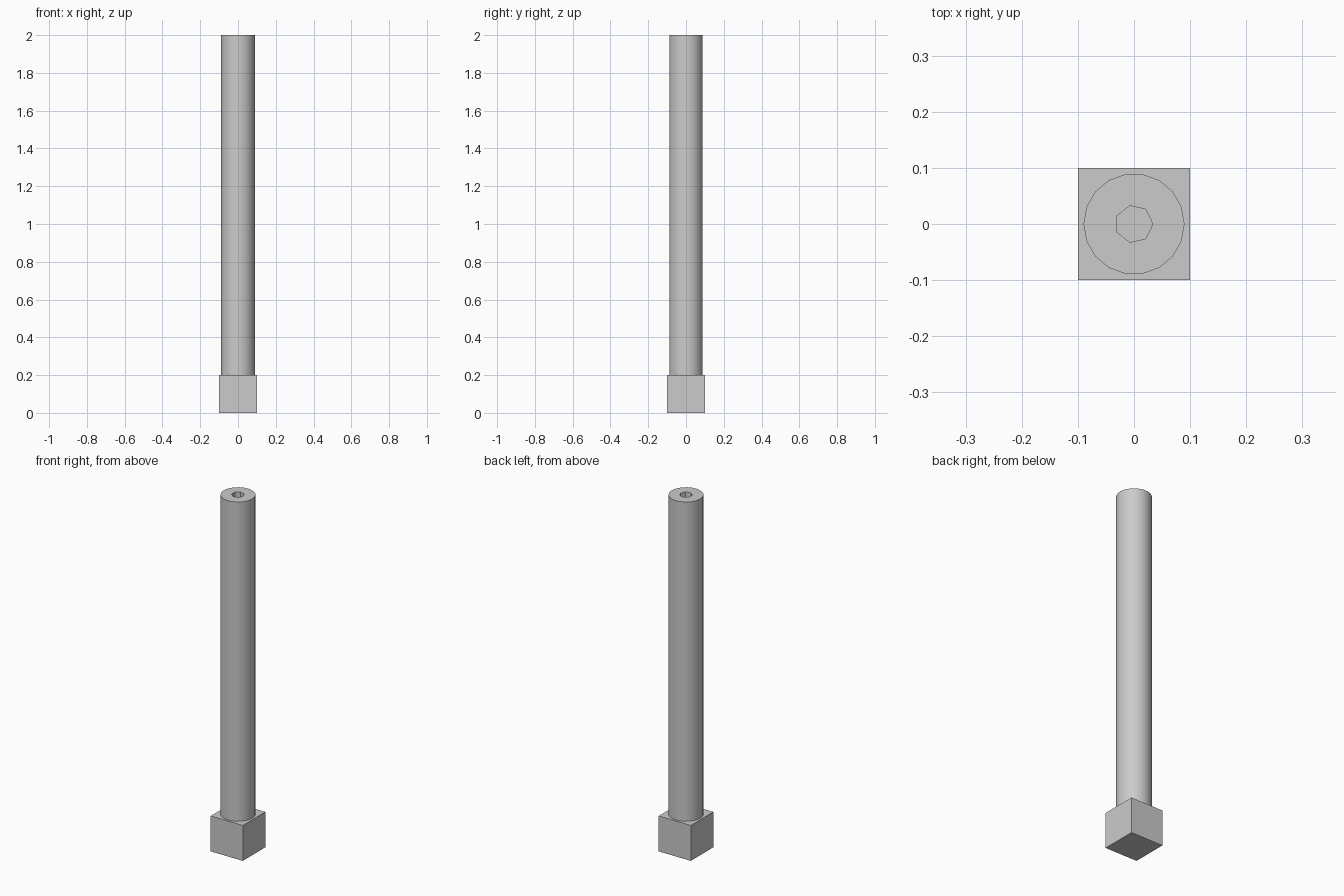
import bpy
import bmesh
import math

cube = bpy.data.objects.get("Cube")
if cube:
    bpy.data.objects.remove(cube, do_unlink=True)

BASE = 0.2       # side of the square base
TOP = 2.0
OUTER_R, OUTER_SIDES = 0.09, 18
HOLE_R, HOLE_SIDES = 0.0335, 7

grey = bpy.data.materials.new("light_grey")
grey.use_nodes = True
colour = (0.6, 0.6, 0.6, 1)
grey.diffuse_color = colour
grey.node_tree.nodes["Principled BSDF"].inputs["Base Color"].default_value = colour


def ring(bm, radius, sides, z):
    """Closed loop of vertices and edges, with one corner on +x."""
    verts = [bm.verts.new((radius * math.cos(math.tau * i / sides),
                           radius * math.sin(math.tau * i / sides), z))
             for i in range(sides)]
    edges = [bm.edges.new((verts[i - 1], verts[i])) for i in range(sides)]
    return verts, edges


def wall(bm, lower, upper):
    for i in range(len(lower)):
        bm.faces.new((lower[i - 1], lower[i], upper[i], upper[i - 1]))


# Square base
bpy.ops.mesh.primitive_cube_add(size=BASE, location=(0, 0, BASE / 2))
base = bpy.context.object
base.name = "square_base"
base.data.materials.append(grey)

# Round shaft with a seven-sided bore down to the base
bm = bmesh.new()
rings = {}
for z in (BASE, TOP):
    outer, outer_edges = ring(bm, OUTER_R, OUTER_SIDES, z)
    inner, inner_edges = ring(bm, HOLE_R, HOLE_SIDES, z)
    rings[z] = (outer, inner)
    if z == TOP:
        bmesh.ops.triangle_fill(bm, use_beauty=True, edges=outer_edges + inner_edges)
wall(bm, rings[BASE][0], rings[TOP][0])
wall(bm, rings[TOP][1], rings[BASE][1])
bmesh.ops.recalc_face_normals(bm, faces=bm.faces)

mesh = bpy.data.meshes.new("bored_shaft")
bm.to_mesh(mesh)
bm.free()
mesh.materials.append(grey)
shaft = bpy.data.objects.new("bored_shaft", mesh)
bpy.context.collection.objects.link(shaft)

# Smooth the round side, keep the rims and bore crisp
bpy.ops.object.select_all(action="DESELECT")
shaft.select_set(True)
bpy.context.view_layer.objects.active = shaft
bpy.ops.object.shade_smooth_by_angle(angle=math.radians(35))
